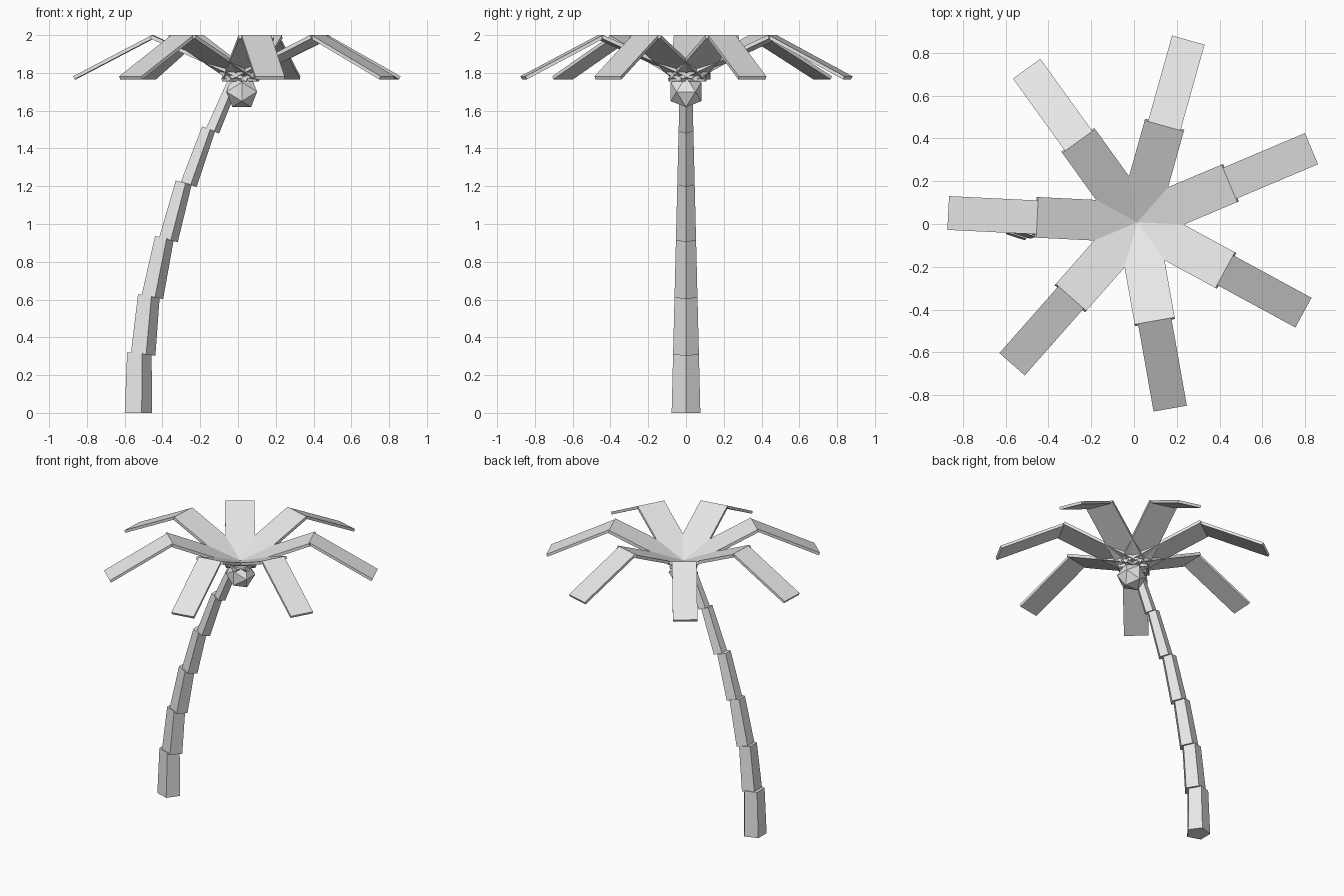
import bpy
import bmesh
import math
from mathutils import Matrix, Vector

cube = bpy.data.objects.get("Cube")
if cube:
    bpy.data.objects.remove(cube, do_unlink=True)

grey = bpy.data.materials.new("light_grey")
grey.use_nodes = True
GREY = (0.8, 0.8, 0.8, 1)
grey.diffuse_color = GREY
grey.node_tree.nodes["Principled BSDF"].inputs["Base Color"].default_value = GREY


def add_object(name, bm):
    bmesh.ops.recalc_face_normals(bm, faces=bm.faces)
    mesh = bpy.data.meshes.new(name)
    bm.to_mesh(mesh)
    bm.free()
    mesh.materials.append(grey)
    obj = bpy.data.objects.new(name, mesh)
    bpy.context.collection.objects.link(obj)
    return obj


def trunk_segment(name, low, high, r_low, r_high, lean_low, lean_high):
    """Tapered five-sided prism with one corner facing +x and tilted ends."""
    bm = bmesh.new()
    rings = []
    for (x, z), r, lean in ((low, r_low, lean_low), (high, r_high, lean_high)):
        tilt = Matrix.Rotation(lean, 3, 'Y')
        ring = []
        for i in range(5):
            a = math.tau * i / 5
            offset = tilt @ Vector((r * math.cos(a), r * math.sin(a), 0))
            ring.append(bm.verts.new(Vector((x, 0, z)) + offset))
        rings.append(ring)
    bottom, top = rings
    for i in range(5):
        j = (i + 1) % 5
        bm.faces.new((bottom[i], bottom[j], top[j], top[i]))
    bm.faces.new(bottom[::-1])
    bm.faces.new(top)
    add_object(name, bm)


def slab(name, start, end, width, thickness, angle):
    """Thin box whose top runs from start to end, given as (radius, height)."""
    run, rise = end[0] - start[0], end[1] - start[1]
    length = math.hypot(run, rise)
    bm = bmesh.new()
    bmesh.ops.create_cube(bm, size=1)
    place = (Matrix.Translation((*CROWN, 0))
             @ Matrix.Rotation(angle, 4, 'Z')
             @ Matrix.Translation((start[0], 0, start[1]))
             @ Matrix.Rotation(-math.atan2(rise, run), 4, 'Y')
             @ Matrix.Translation((length / 2, 0, -thickness / 2))
             @ Matrix.Diagonal((length, width, thickness, 1)))
    bmesh.ops.transform(bm, matrix=place, verts=bm.verts)
    add_object(name, bm)


# Trunk: stepped segments leaning further towards +x as they rise
SEGMENTS = [
    ((-0.535, 0), (-0.529, 0.318)),
    ((-0.509, 0.31), (-0.478, 0.622)),
    ((-0.459, 0.615), (-0.395, 0.927)),
    ((-0.373, 0.918), (-0.292, 1.22)),
    ((-0.265, 1.212), (-0.159, 1.505)),
    ((-0.138, 1.495), (-0.02, 1.77)),
]
for n, (low, high) in enumerate(SEGMENTS):
    lean = math.atan2(high[0] - low[0], high[1] - low[1])
    trunk_segment(f"trunk_segment_{n + 1}", low, high,
                  0.08 - 0.026 * low[1], 0.08 - 0.026 * high[1],
                  lean if n else 0, lean)

# Coconut: icosahedron resting with an edge along x
bm = bmesh.new()
bmesh.ops.create_icosphere(
    bm, subdivisions=1, radius=0.095,
    matrix=Matrix.Translation((0.02, 0, 1.7))
    @ Matrix.Rotation(math.radians(-31.72), 4, 'Y'))
add_object("coconut", bm)

# Fronds: seven bent leaves, each a rising slab and a drooping slab
CROWN = (0.015, 0.008)
for n in range(7):
    angle = math.radians(22.9) + math.tau * n / 7
    slab(f"frond_inner_{n + 1}", (-0.04, 1.772), (0.468, 2.0), 0.19, 0.02, angle)
    slab(f"frond_outer_{n + 1}", (0.468, 2.0), (0.885, 1.782), 0.158, 0.018, angle)
